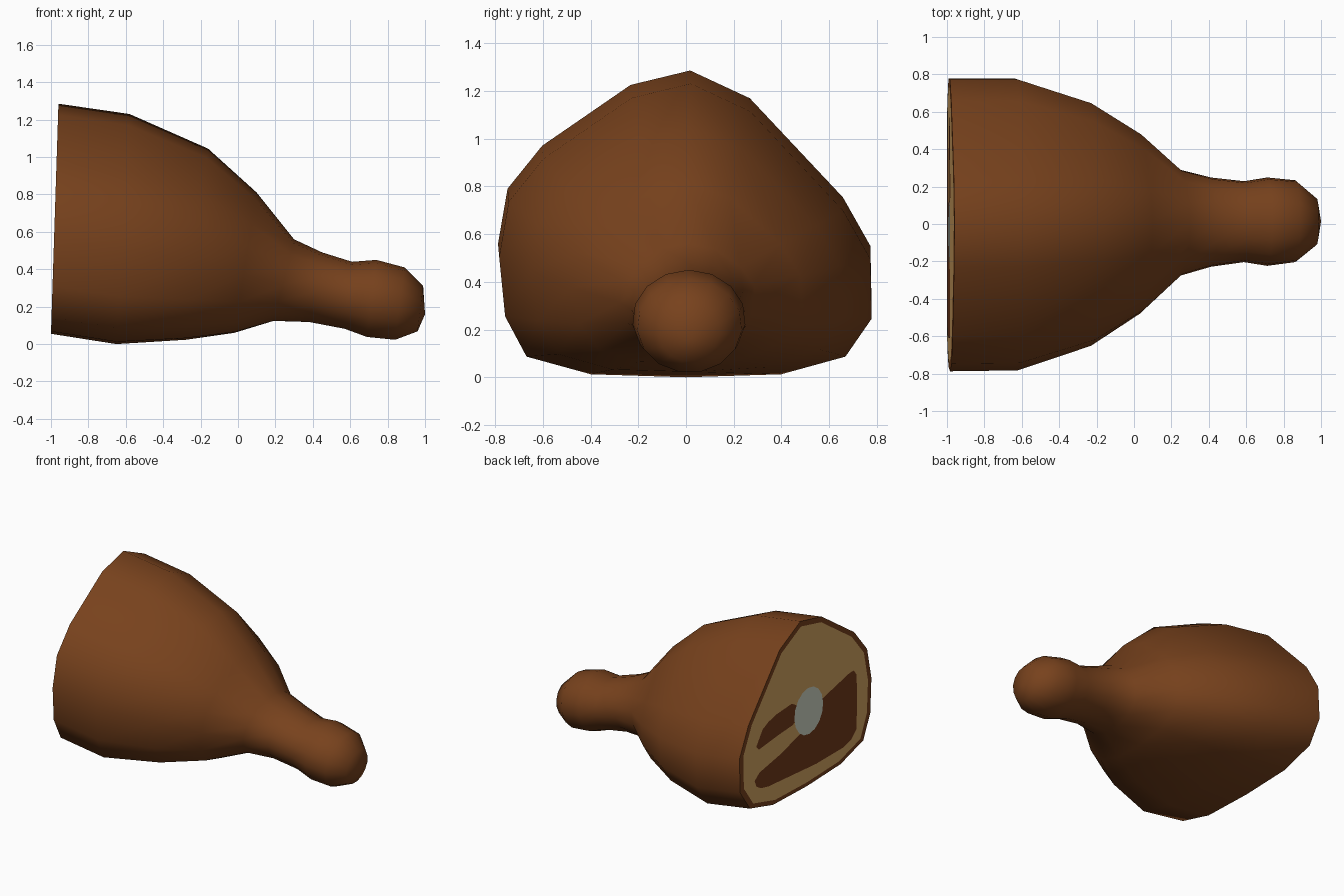
import bpy, bmesh, math
from math import sin, cos, pi

if "Cube" in bpy.data.objects:
    bpy.data.objects.remove(bpy.data.objects["Cube"])


def material(name, rgb):
    m = bpy.data.materials.new(name)
    m.diffuse_color = (*rgb, 1)
    m.use_nodes = True
    m.node_tree.nodes["Principled BSDF"].inputs["Base Color"].default_value = m.diffuse_color
    return m


SKIN = material("roasted skin", (0.186, 0.054, 0.012))
FAT = material("tan fat", (0.68, 0.385, 0.127))
MEAT = material("dark meat", (0.168, 0.043, 0.011))
BONE = material("grey bone", (0.65, 0.69, 0.575))

# Cross-section of the thick end (y, z), clockwise from the top
SECTION = [(.02, 1.285), (.27, 1.164), (.66, .732), (.775, .52), (.78, .26),
           (.67, .095), (.40, .018), (0, .005), (-.40, .018), (-.67, .095),
           (-.76, .27), (-.785, .53), (-.745, .77), (-.60, .957), (-.23, 1.222)]

# Tilted rings: top x, top z, bottom x, bottom z, min y, max y, roundness
RINGS = [(-.96, 1.285, -1.0, .055, -.785, .78, 0),
         (-.58, 1.23, -.65, .0, -.78, .78, 0),
         (-.16, 1.045, -.28, .023, -.65, .655, .12),
         (.10, .81, -.02, .06, -.48, .49, .35),
         (.30, .56, .19, .124, -.28, .295, .8),
         (.45, .49, .38, .118, -.23, .25, 1),
         (.61, .44, .57, .082, -.205, .23, 1),
         (.74, .45, .69, .038, -.225, .25, 1),
         (.89, .41, .84, .023, -.205, .235, 1),
         (.99, .31, .96, .068, -.115, .14, 1)]


def ring_points(xt, zt, xb, zb, y0, y1, roundness):
    n = len(SECTION)
    pts = []
    for i, (y, z) in enumerate(SECTION):
        u, v = y / .7825, (z - .005) / 1.28
        a = 2 * pi * i / n
        low = cos(pi / n)
        u += (sin(a) - u) * roundness
        v += ((cos(a) + low) / (1 + low) - v) * roundness
        pts.append((xb + (xt - xb) * v, (y0 + y1) / 2 + u * (y1 - y0) / 2,
                    zb + (zt - zb) * v))
    return pts


def finish(bm, name, mat):
    me = bpy.data.meshes.new(name)
    bm.to_mesh(me)
    bm.free()
    ob = bpy.data.objects.new(name, me)
    bpy.context.collection.objects.link(ob)
    me.materials.append(mat)
    return ob


# Ham body: lofted rings, closed at the knuckle and at the cut
bm = bmesh.new()
loops = [[bm.verts.new(p) for p in ring_points(*r)] for r in RINGS]
n = len(SECTION)
for a, b in zip(loops, loops[1:]):
    for i in range(n):
        j = (i + 1) % n
        bm.faces.new((a[i], a[j], b[j], b[i]))
tip = bm.verts.new((1.0, .015, .16))
for i in range(n):
    bm.faces.new((loops[-1][i], loops[-1][(i + 1) % n], tip))
bm.faces.new(loops[0])
bmesh.ops.recalc_face_normals(bm, faces=bm.faces)
body = finish(bm, "ham_body", SKIN)
bpy.context.view_layer.objects.active = body
body.select_set(True)
bpy.ops.object.shade_smooth_by_angle(angle=math.radians(55))


# Cut surface: thin flat layers lying on the tilted cut plane
def cut_layer(name, outline, mat, height, dy=0, dz=0):
    bm = bmesh.new()
    f = bm.faces.new([bm.verts.new((-1 + (z + dz - .055) * .04 / 1.23 - height,
                                    y + dy, z + dz)) for y, z in outline])
    f.normal_update()
    if f.normal.x > 0:
        f.normal_flip()
    return finish(bm, name, mat)


centre_z = .58
rim = [(p[1], p[2]) for p in ring_points(*RINGS[0])]
cut_layer("fat_layer", [(y * .945, centre_z + (z - centre_z) * .945) for y, z in rim],
          FAT, .002)
cut_layer("large_muscle", [(.60, .27), (.58, .22), (.53, .19), (.44, .17), (-.12, .125),
                           (-.44, .125), (-.54, .15), (-.60, .20), (-.62, .415),
                           (-.62, .60), (-.59, .64), (-.54, .64), (-.20, .57),
                           (-.05, .50), (.06, .41), (.30, .35), (.54, .31)],
          MEAT, .004, .01, .055)
cut_layer("small_muscle", [(.57, .51), (.49, .61), (.42, .64), (.32, .66), (.14, .67),
                           (.09, .64), (.09, .53), (.14, .51), (.32, .50), (.54, .48)],
          MEAT, .004, .01, .055)
cut_layer("bone_end", [(.17 * cos(2 * pi * i / 16), .17 * sin(2 * pi * i / 16))
                       for i in range(16)], BONE, .006, -.04, .60)
